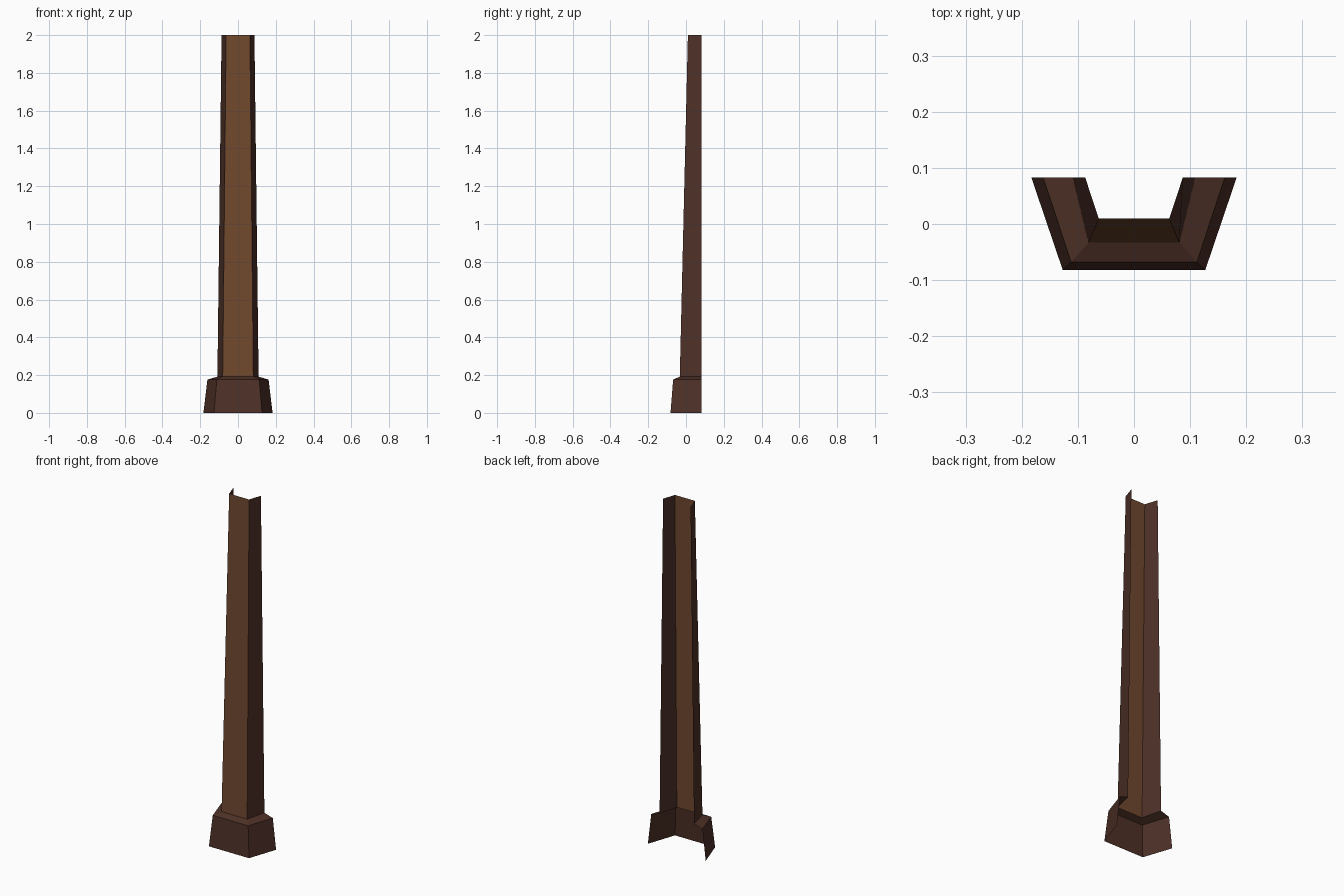
import bpy, bmesh

if "Cube" in bpy.data.objects:
    bpy.data.objects.remove(bpy.data.objects["Cube"])


def material(name, rgb):
    m = bpy.data.materials.new(name)
    m.diffuse_color = (*rgb, 1)
    m.use_nodes = True
    m.node_tree.nodes["Principled BSDF"].inputs["Base Color"].default_value = m.diffuse_color
    return m


dark_wood = material("dark wood", (0.076, 0.030, 0.020))
light_wood = material("light wood", (0.165, 0.066, 0.028))
BACK_Y = 0.083


def open_column(name, levels, mats):
    """Skin an open-backed, three-sided section through (z, back half width, front half width, front y)."""
    bm = bmesh.new()
    rows = []
    for z, back, front, y in levels:
        pts = [(-back, BACK_Y), (-front, y), (front, y), (back, BACK_Y)]
        rows.append([bm.verts.new((px, py, z)) for px, py in pts])
    for low, high in zip(rows, rows[1:]):
        for i in range(3):
            f = bm.faces.new((low[i], low[i + 1], high[i + 1], high[i]))
            # the middle face is the front panel
            f.material_index = len(mats) - 1 if i == 1 else 0
    mesh = bpy.data.meshes.new(name)
    bm.to_mesh(mesh)
    bm.free()
    for m in mats:
        mesh.materials.append(m)
    ob = bpy.data.objects.new(name, mesh)
    bpy.context.collection.objects.link(ob)
    return ob


# flared foot with its sloping ledge
open_column("base", [(0, 0.183, 0.127, -0.082),
                     (0.176, 0.162, 0.112, -0.068),
                     (0.192, 0.109, 0.081, -0.033)], [dark_wood])

# tapering shaft with a lighter front panel
open_column("shaft", [(0.192, 0.109, 0.081, -0.033),
                      (2.0, 0.087, 0.063, 0.010)], [dark_wood, light_wood])
